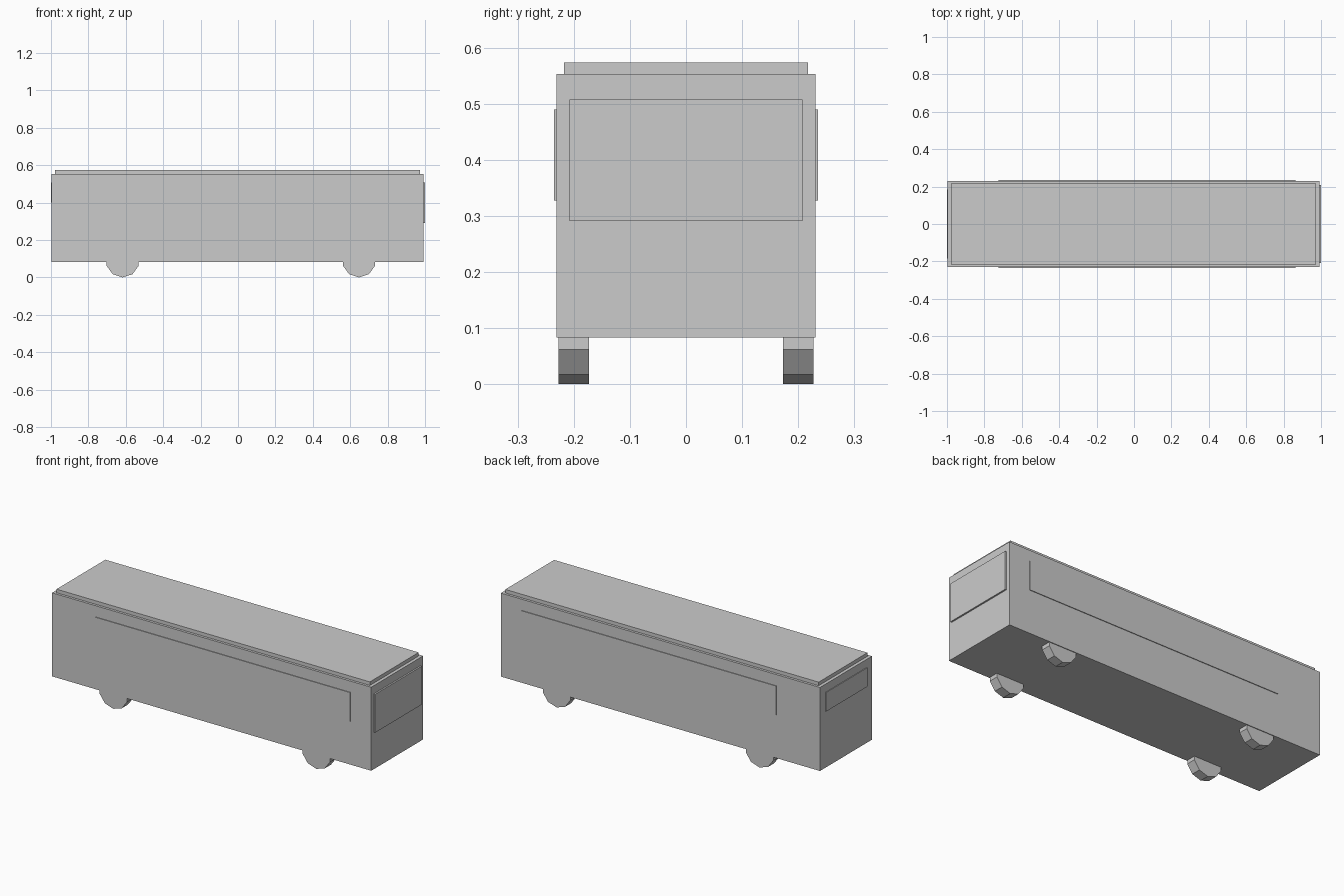
import bpy
from math import pi
from mathutils import Matrix

cube = bpy.data.objects.get("Cube")
if cube:
    bpy.data.objects.remove(cube, do_unlink=True)

# One plain grey for the whole vehicle
grey = bpy.data.materials.new("plain grey")
grey.use_nodes = True
colour = (0.6, 0.6, 0.6, 1)
grey.diffuse_color = colour
grey.node_tree.nodes["Principled BSDF"].inputs["Base Color"].default_value = colour


def finish(name, transform):
    """Name the new object, bake its transform and colour it."""
    obj = bpy.context.object
    obj.name = obj.data.name = name
    obj.data.transform(transform)
    obj.data.materials.append(grey)
    return obj


def box(name, x, y, z):
    """Box between (min, max) pairs on each axis."""
    bpy.ops.mesh.primitive_cube_add(size=1)
    centre = [sum(pair) / 2 for pair in (x, y, z)]
    size = [pair[1] - pair[0] for pair in (x, y, z)]
    return finish(name, Matrix.Translation(centre) @ Matrix.Diagonal((*size, 1)))


def wheel(name, x, y, radius=0.09, width=0.054):
    """Ten-sided wheel with one corner on the ground."""
    bpy.ops.mesh.primitive_cylinder_add(vertices=10, radius=radius, depth=width)
    turn = Matrix.Rotation(pi / 2, 4, "X")
    return finish(name, Matrix.Translation((x, y, radius)) @ turn)


# Body and raised roof panel
box("body", (-0.996, 0.991), (-0.231, 0.231), (0.083, 0.553))
box("roof_panel", (-0.978, 0.973), (-0.217, 0.217), (0.553, 0.573))

# End windows, the nose being at +x
box("windshield", (0.985, 1.0), (-0.208, 0.208), (0.291, 0.507))
box("rear_window", (-1.0, -0.99), (-0.184, 0.184), (0.4, 0.507))

# Side window bands and wheels
for side, s in (("left", 1), ("right", -1)):
    box(f"{side}_window_band", (-0.725, 0.863), sorted((s * 0.226, s * 0.235)), (0.327, 0.49))
    wheel(f"nose_{side}_wheel", 0.647, s * 0.2)
    wheel(f"tail_{side}_wheel", -0.617, s * 0.2)
